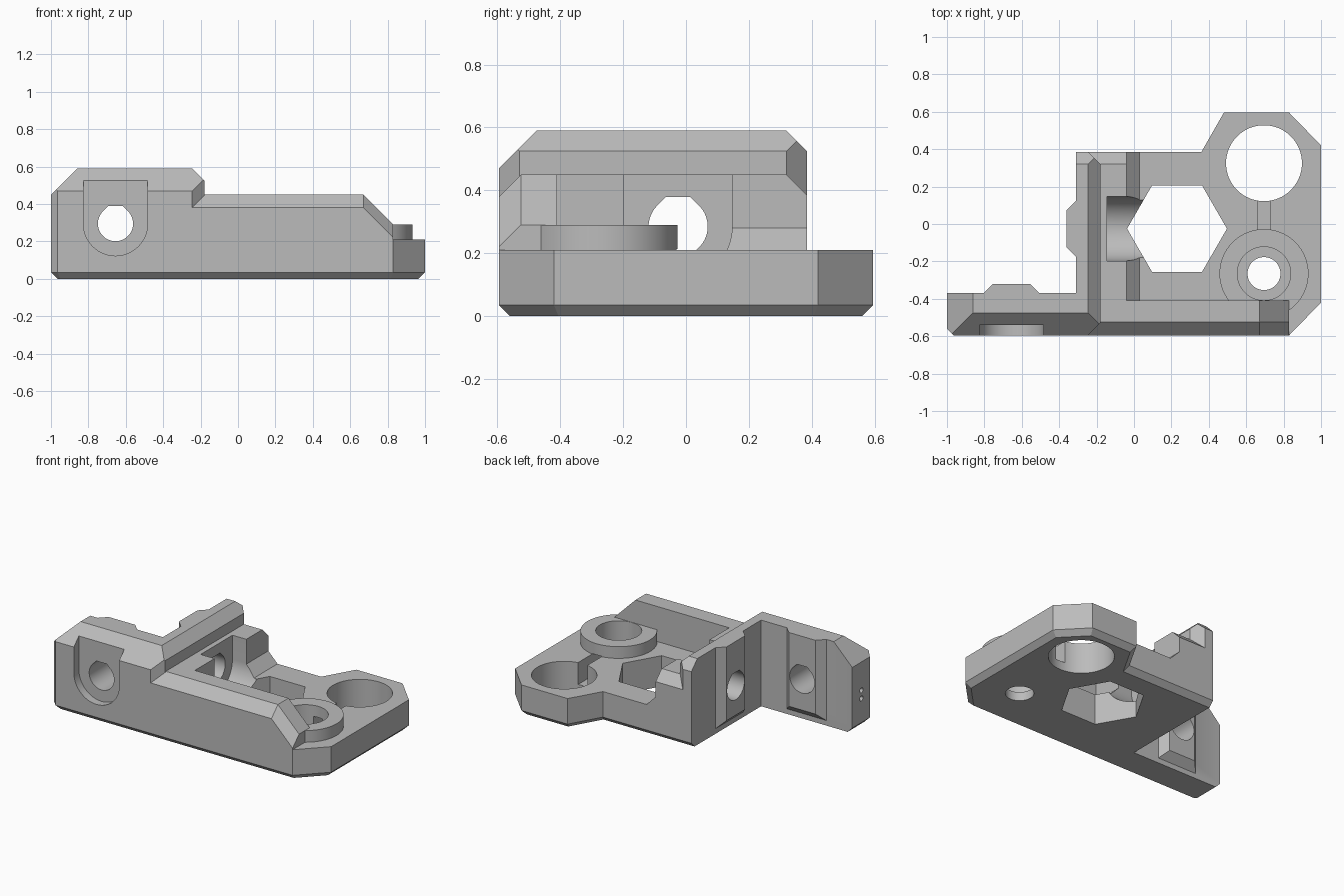
import bpy, bmesh
from math import sin, cos, radians
from mathutils import Vector

cube = bpy.data.objects.get("Cube")
if cube:
    bpy.data.objects.remove(cube, do_unlink=True)

grey = bpy.data.materials.new("plain grey")
grey.use_nodes = True
grey.diffuse_color = (0.5, 0.5, 0.5, 1)
grey.node_tree.nodes["Principled BSDF"].inputs["Base Color"].default_value = grey.diffuse_color

# Main levels and planes shared by the parts
LEFT_END, RIGHT_END = -1, 1
FRONT, BACK = -0.595, 0.595
NOTCH_X, NOTCH_Y = -0.31, -0.37
CROSS_BACK, CROSS_RIGHT, STEP_RIGHT = 0.385, -0.18, -0.04
WALL_END, WALL_INNER = 0.83, -0.41
PLATE_TOP, LOW_TOP, TALL_TOP = 0.21, 0.45, 0.59
BURIED = PLATE_TOP / 2
EDGE, CORNER, RIB = 0.035, 0.065, 0.05
BELOW, ABOVE = -0.1, 0.8

DIRECTIONS = {
    "left": Vector((-1, 0, 0)), "right": Vector((1, 0, 0)),
    "front": Vector((0, -1, 0)), "back": Vector((0, 1, 0)),
    "bottom": Vector((0, 0, -1)), "top": Vector((0, 0, 1)),
}


def finish(name, bm):
    bmesh.ops.recalc_face_normals(bm, faces=bm.faces)
    mesh = bpy.data.meshes.new(name)
    bm.to_mesh(mesh)
    bm.free()
    mesh.materials.append(grey)
    obj = bpy.data.objects.new(name, mesh)
    bpy.context.collection.objects.link(obj)
    return obj


def block(name, x, y, z, **chamfers):
    """Box between limits; a chamfer such as front_top=size trims that edge or corner."""
    bm = bmesh.new()
    bmesh.ops.create_cube(bm, size=1)
    for v in bm.verts:
        v.co = [min(lim) if c < 0 else max(lim) for c, lim in zip(v.co, (x, y, z))]
    corners = [v.co.copy() for v in bm.verts]
    for sides, size in chamfers.items():
        normal = sum((DIRECTIONS[s] for s in sides.split("_")), Vector())
        corner = max(corners, key=normal.dot)
        point = corner - normal * size / normal.length_squared
        bmesh.ops.bisect_plane(bm, geom=bm.verts[:] + bm.edges[:] + bm.faces[:],
                               plane_co=point, plane_no=normal.normalized(),
                               clear_outer=True)
        rim = [e for e in bm.edges if e.is_boundary]
        bmesh.ops.holes_fill(bm, edges=rim, sides=0)
    return finish(name, bm)


def prism(name, profile, axis, start, end, chamfer=None):
    """Extrude a flat profile along an axis; chamfer picks which bottom edges to cut."""
    slot = "XYZ".index(axis)
    bm = bmesh.new()
    verts = []
    for point in profile:
        co = list(point)
        co.insert(slot, start)
        verts.append(bm.verts.new(co))
    face = bm.faces.new(verts)
    bottom = face.edges[:]
    top = bmesh.ops.extrude_face_region(bm, geom=[face], use_keep_orig=True)
    for item in top["geom"]:
        if isinstance(item, bmesh.types.BMVert):
            item.co[slot] = end
    bmesh.ops.recalc_face_normals(bm, faces=bm.faces)
    if chamfer:
        bmesh.ops.bevel(bm, geom=[e for e in bottom if chamfer(e)], offset=EDGE,
                        segments=1, affect="EDGES", clamp_overlap=False)
    return finish(name, bm)


def arc(centre, radius, start, end, steps):
    angles = [radians(start + (end - start) * i / steps) for i in range(steps + 1)]
    return [(centre[0] + radius * cos(a), centre[1] + radius * sin(a)) for a in angles]


def circle(centre, radius, sides=64):
    return arc(centre, radius, 0, 360, sides)[:-1]


def teardrop(centre, radius):
    u, v = centre
    half = radius * 0.41
    return arc(centre, radius, 135, 405, 48) + [(u + half, v + radius), (u - half, v + radius)]


def u_shape(centre, radius):
    u = centre[0]
    return arc(centre, radius, 180, 360, 32) + [(u + radius, ABOVE), (u - radius, ABOVE)]


# Base plate, chamfered underneath except along the rear notch
outline = [(LEFT_END + EDGE, FRONT), (WALL_END, FRONT), (RIGHT_END, -0.42),
           (RIGHT_END, 0.42), (WALL_END, BACK), (0.48, BACK), (0.36, CROSS_BACK),
           (NOTCH_X, CROSS_BACK), (NOTCH_X, NOTCH_Y), (LEFT_END, NOTCH_Y),
           (LEFT_END, FRONT + EDGE)]


def outside_notch(edge):
    a, b = (v.co for v in edge.verts)
    middle = (a + b) / 2
    return min(abs(middle.x - NOTCH_X), abs(middle.y - NOTCH_Y)) > EDGE / 4


body = prism("bracket_body", outline, "Z", 0, PLATE_TOP, outside_notch)
parts, cutters = [], []

# Walls
tall, low = (BURIED, TALL_TOP), (BURIED, LOW_TOP)
parts.append(block("tall_front_wall", (LEFT_END, CROSS_RIGHT), (FRONT, NOTCH_Y), tall,
                   front_top=0.12, left_top=0.14, left_front=EDGE,
                   right_top=CORNER, right_front=CORNER))
parts.append(block("low_front_wall", (NOTCH_X, WALL_END), (FRONT, WALL_INNER), low,
                   front_top=0.07, right_top=0.16, right_front_top=0.23))
parts.append(block("cross_wall", (NOTCH_X, CROSS_RIGHT), (WALL_INNER, CROSS_BACK), tall,
                   right_top=CORNER, back_top=CORNER, right_back=CORNER))
parts.append(block("cross_wall_step", (NOTCH_X, STEP_RIGHT), (WALL_INNER, CROSS_BACK), low,
                   back_top=CORNER))
parts.append(block("step_foot", (CROSS_RIGHT, EDGE), (WALL_INNER, CROSS_BACK), (BURIED, 0.28),
                   right_top=EDGE - STEP_RIGHT))

# Locating ribs around each screw hole
SIDE_SCREW, FRONT_SCREW = (-0.025, 0.285), (-0.655, 0.295)
rib_height = (EDGE, TALL_TOP)


def around(centre):
    return centre[0] - 0.15, centre[0] + 0.15


parts.append(block("side_rib", (NOTCH_X - RIB, NOTCH_X + EDGE), around(SIDE_SCREW), rib_height,
                   left_back=RIB, left_front=RIB, left_bottom=RIB))
parts.append(block("rear_rib", around(FRONT_SCREW), (NOTCH_Y - EDGE, NOTCH_Y + RIB), rib_height,
                   left_back=RIB, right_back=RIB, back_bottom=RIB))

# Ring boss, its stepped hole, and the large rod hole linked by a narrow slot
BOSS, ROD = (0.695, -0.265), (0.695, 0.325)
POCKET_FLOOR = 0.06
parts.append(prism("ring_boss", circle(BOSS, 0.238), "Z", BURIED, 0.29))
cutters.append(prism("boss_counterbore", circle(BOSS, 0.143), "Z", POCKET_FLOOR, ABOVE))
cutters.append(prism("boss_hole", circle(BOSS, 0.088), "Z", BELOW, ABOVE))
cutters.append(prism("rod_hole", circle(ROD, 0.203), "Z", BELOW, ABOVE))
cutters.append(block("link_slot", (BOSS[0] - EDGE, BOSS[0] + EDGE), (-0.2, 0.2),
                     (POCKET_FLOOR, PLATE_TOP + EDGE / 10)))

# Hexagonal opening
cutters.append(prism("hexagon_hole", circle((0.23, SIDE_SCREW[0]), 0.267, 6), "Z", BELOW, ABOVE))

# Screw holes with open-topped recesses
HOLE, RECESS = 0.094, 0.172
cutters.append(prism("side_screw_hole", teardrop(SIDE_SCREW, HOLE), "X", -0.5, 0))
cutters.append(prism("side_screw_recess", u_shape(SIDE_SCREW, RECESS), "X", -0.145, RIB))
cutters.append(prism("front_screw_hole", teardrop(FRONT_SCREW, HOLE), "Y", -ABOVE, 0))
cutters.append(prism("front_screw_recess", u_shape(FRONT_SCREW, RECESS), "Y", -ABOVE, -0.54))

# Two pin holes in the wall end
for height in (0.2, 0.255):
    cutters.append(prism("end_pin_hole", circle((-0.47, height), EDGE / 2, 16), "X",
                         LEFT_END + BELOW, LEFT_END - BELOW))

bpy.context.view_layer.objects.active = body
for tool in parts + cutters:
    mod = body.modifiers.new(tool.name, "BOOLEAN")
    mod.object = tool
    mod.operation = "UNION" if tool in parts else "DIFFERENCE"
    mod.solver = "EXACT"
    bpy.ops.object.modifier_apply(modifier=mod.name)
for tool in parts + cutters:
    bpy.data.objects.remove(tool, do_unlink=True)

# Keep flat faces crisp and round holes smooth
bpy.ops.object.select_all(action="DESELECT")
body.select_set(True)
bpy.ops.object.shade_smooth_by_angle(angle=radians(25))
